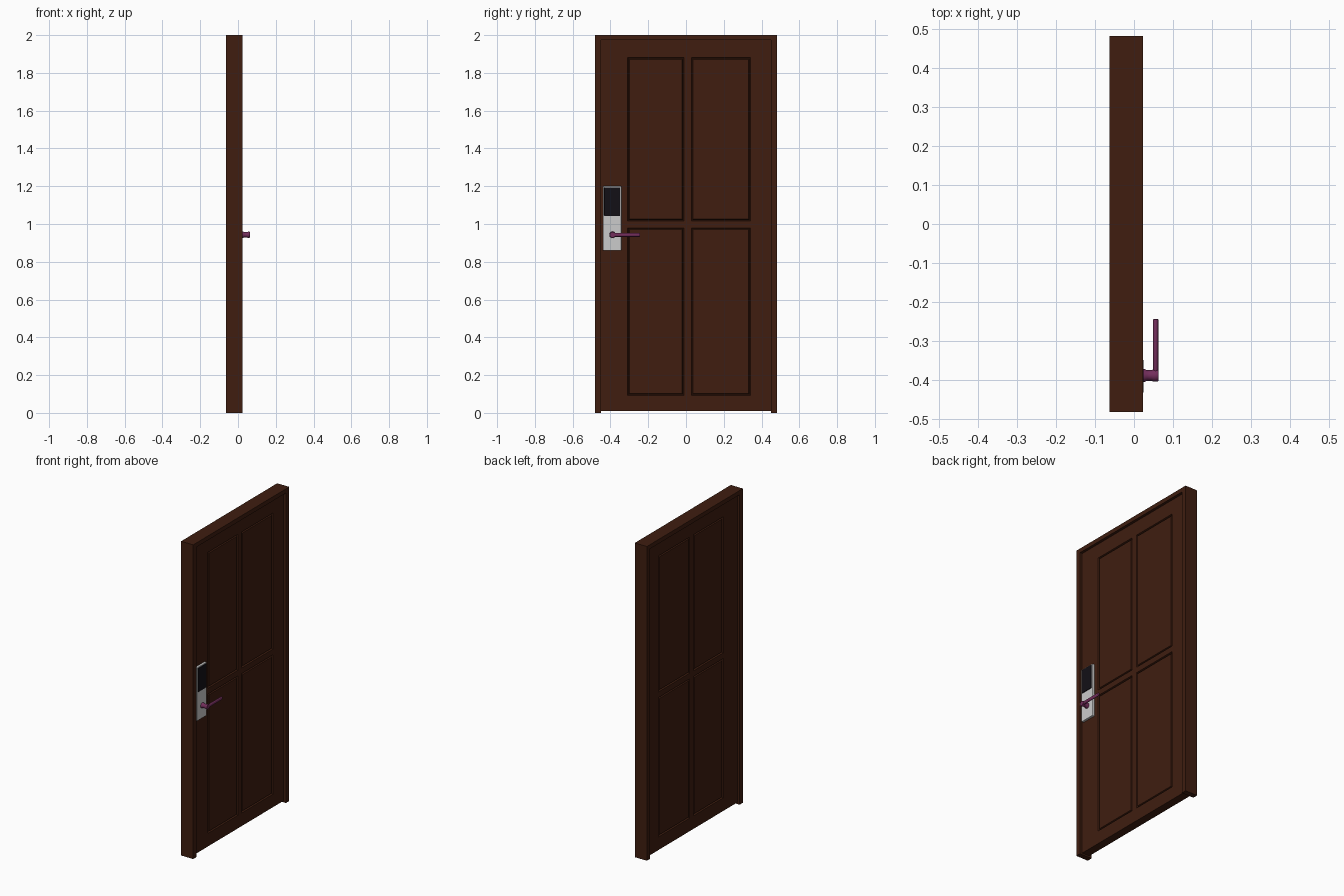
import bpy, bmesh, math
from mathutils import Matrix, Vector

if "Cube" in bpy.data.objects:
    bpy.data.objects.remove(bpy.data.objects["Cube"])


def material(name, rgb):
    m = bpy.data.materials.new(name)
    m.diffuse_color = (*rgb, 1)
    m.use_nodes = True
    m.node_tree.nodes["Principled BSDF"].inputs["Base Color"].default_value = m.diffuse_color
    return m


WOOD = material("dark_wood", (0.05, 0.0125, 0.005))
BLACK = material("black_pad", (0.006, 0.005, 0.008))
PURPLE = material("purple_metal", (0.17, 0.027, 0.105))


def finish(name, bm, mat=None, smooth=False):
    bmesh.ops.recalc_face_normals(bm, faces=bm.faces)
    me = bpy.data.meshes.new(name)
    bm.to_mesh(me)
    bm.free()
    ob = bpy.data.objects.new(name, me)
    bpy.context.collection.objects.link(ob)
    if mat:
        me.materials.append(mat)
    if smooth:
        bpy.ops.object.select_all(action='DESELECT')
        ob.select_set(True)
        bpy.context.view_layer.objects.active = ob
        bpy.ops.object.shade_smooth_by_angle(angle=math.radians(40))
    return ob


def box(name, x, y, z, mat=None, bevel=0):
    bm = bmesh.new()
    size = [b - a for a, b in (x, y, z)]
    mid = [(a + b) / 2 for a, b in (x, y, z)]
    bmesh.ops.create_cube(bm, size=1, matrix=Matrix.Translation(mid) @ Matrix.Diagonal((*size, 1)))
    if bevel:
        bmesh.ops.bevel(bm, geom=bm.edges[:], offset=bevel, segments=2, profile=0.5, affect='EDGES')
    return finish(name, bm, mat)


# Door frame: one arch-shaped profile extruded through the wall
bm = bmesh.new()
outline = [(-.483, 0), (-.483, 2), (.483, 2), (.483, 0), (.45, 0), (.45, 1.973), (-.45, 1.973), (-.45, 0)]
face = bm.faces.new([bm.verts.new((-.0625, y, z)) for y, z in outline])
ext = bmesh.ops.extrude_face_region(bm, geom=[face])
bmesh.ops.translate(bm, vec=(.085, 0, 0), verts=[v for v in ext['geom'] if isinstance(v, bmesh.types.BMVert)])
finish("door_frame", bm, WOOD)

# Door leaf: one half with four grooved panels, mirrored to the other side
ys = [-.45, -.309, -.01, .028, .342, .45]
zs = [.01, .093, .98, 1.016, 1.882, 1.973]
HALF = 0.026
bm = bmesh.new()
grid = [[bm.verts.new((HALF, y, z)) for z in zs] for y in ys]
panels = []
for i in range(5):
    for j in range(5):
        f = bm.faces.new((grid[i][j], grid[i + 1][j], grid[i + 1][j + 1], grid[i][j + 1]))
        if i in (1, 3) and j in (1, 3):
            panels.append(f)
bm.normal_update()
rim = [e for e in bm.edges if e.is_boundary]
for width, depth in ((.005, -.009), (.004, 0), (.005, .008)):
    bmesh.ops.inset_individual(bm, faces=panels, thickness=width, depth=depth)
    bm.normal_update()
ext = bmesh.ops.extrude_edge_only(bm, edges=rim)
for v in ext['geom']:
    if isinstance(v, bmesh.types.BMVert):
        v.co.x = 0
leaf = finish("door_leaf", bm, WOOD)
leaf.location.x = -.02
leaf.modifiers.new("both_sides", 'MIRROR')

# Lock plate and card reader pad
box("lock_plate", (.004, .0205), (-.44, -.342), (.86, 1.2), bevel=.003)
box("reader_pad", (.015, .0245), (-.433, -.349), (1.043, 1.194), BLACK, bevel=.002)

# Handle hub: turned profile around the x axis
bm = bmesh.new()
profile = [(.018, 0), (.018, .017), (.027, .0165), (.034, .0135), (.044, .0135),
           (.052, .016), (.0605, .016), (.0625, .0145), (.0625, 0)]
vs = [bm.verts.new((x, 0, r)) for x, r in profile]
es = [bm.edges.new(p) for p in zip(vs, vs[1:])]
bmesh.ops.spin(bm, geom=vs + es, cent=(0, 0, 0), axis=(1, 0, 0), angle=math.tau, steps=24)
bmesh.ops.remove_doubles(bm, verts=bm.verts, dist=1e-5)
bmesh.ops.translate(bm, vec=(0, -.389, .943), verts=bm.verts)
finish("handle_hub", bm, PURPLE, True)

# Lever: flattened round bar with softened ends
bm = bmesh.new()
M = (Matrix.Translation((.0557, -.317, .943)) @ Matrix.Diagonal((.0068, 1, .0105, 1))
     @ Matrix.Rotation(math.pi / 2, 4, 'X'))
bmesh.ops.create_cone(bm, cap_ends=True, segments=20, radius1=1, radius2=1, depth=.146, matrix=M)
caps = [e for e in bm.edges if any(len(f.verts) > 4 for f in e.link_faces)]
bmesh.ops.bevel(bm, geom=caps, offset=.002, segments=2, profile=.5, affect='EDGES')
finish("handle_lever", bm, PURPLE, True)
